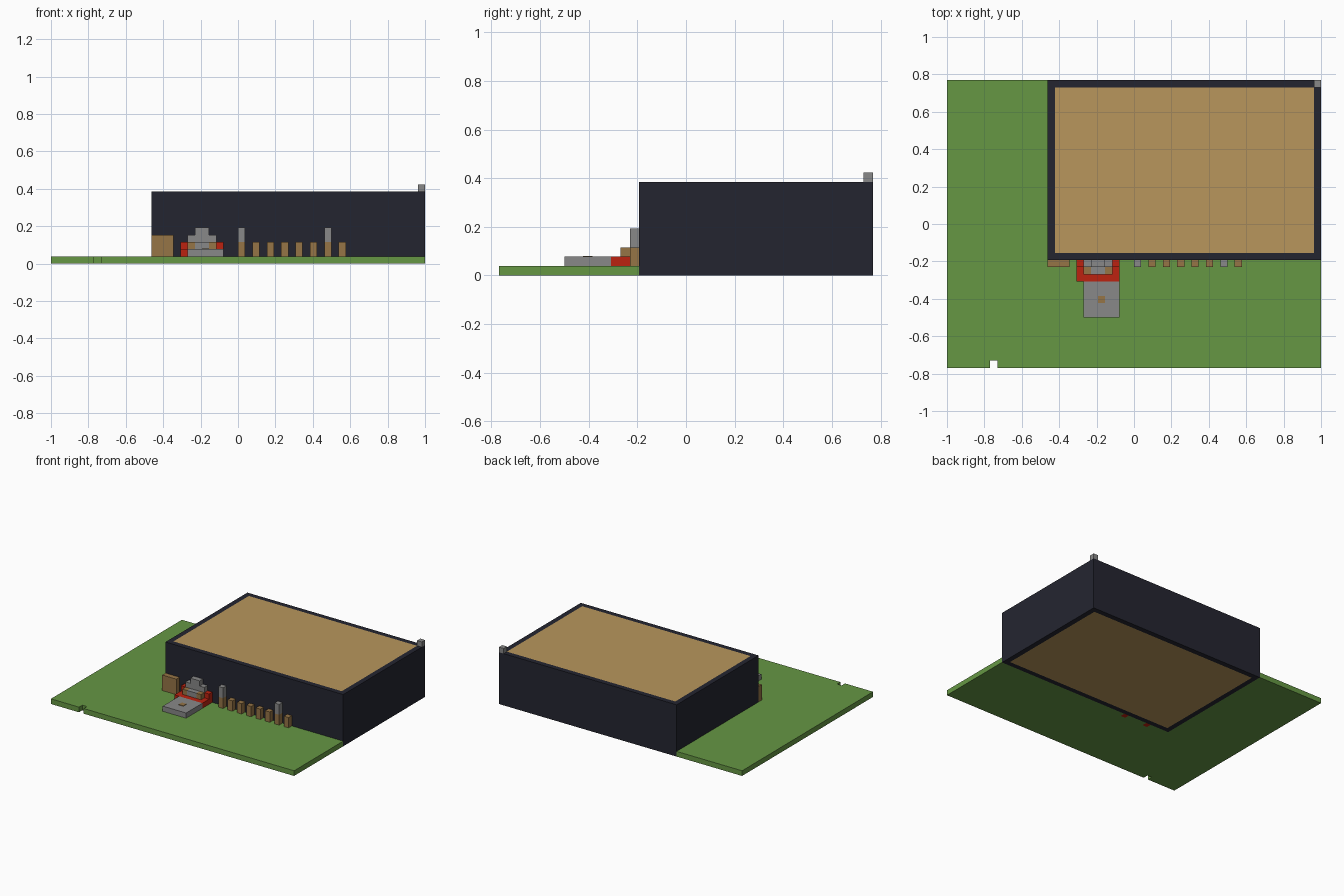
import bpy
import bmesh
from mathutils import Vector

old = bpy.data.objects.get("Cube")
if old:
    bpy.data.objects.remove(old, do_unlink=True)

U = 2 / 52                          # one block of the 52 x 40 block grid
ORIGIN = Vector((-26, -20, 0))


def material(name, rgb):
    def lin(c):
        c /= 255
        return c / 12.92 if c <= 0.04045 else ((c + 0.055) / 1.055) ** 2.4
    colour = [lin(c) for c in rgb] + [1]
    m = bpy.data.materials.new(name)
    m.use_nodes = True
    m.diffuse_color = colour
    node = next(n for n in m.node_tree.nodes if n.type == 'BSDF_PRINCIPLED')
    node.inputs["Base Color"].default_value = colour
    node.inputs["Roughness"].default_value = 0.9
    return m


GRASS = material("grass green", (102, 151, 68))
WALL = material("dark wall", (36, 37, 48))
TAN = material("tan boards", (184, 150, 92))
WOOD = material("brown wood", (150, 117, 70))
RED = material("red", (188, 34, 16))
STONE = material("grey stone", (136, 136, 136))


def add_object(name, bm, *mats):
    bmesh.ops.recalc_face_normals(bm, faces=bm.faces)
    mesh = bpy.data.meshes.new(name)
    bm.to_mesh(mesh)
    bm.free()
    for m in mats:
        mesh.materials.append(m)
    obj = bpy.data.objects.new(name, mesh)
    bpy.context.collection.objects.link(obj)
    return obj


def box_mesh(low, high):
    """Box between two corners given in block units."""
    a, b = (Vector(low) + ORIGIN) * U, (Vector(high) + ORIGIN) * U
    bm = bmesh.new()
    bmesh.ops.create_cube(bm, size=1)
    bmesh.ops.scale(bm, vec=b - a, verts=bm.verts)
    bmesh.ops.translate(bm, vec=(a + b) / 2, verts=bm.verts)
    return bm


def box(name, low, high, mat):
    return add_object(name, box_mesh(low, high), mat)


# Lawn: L-shaped slab with a front notch and sockets for the red door posts
outline = [(0, 0), (6, 0), (6, 1), (7, 1), (7, 0), (52, 0), (52, 15)]
for post in (23, 18):
    outline += [(post + 1, 15), (post + 1, 14), (post, 14), (post, 15)]
outline += [(14, 15), (14, 40), (0, 40)]
bm = bmesh.new()
base = bm.faces.new([bm.verts.new((Vector((x, y, 0)) + ORIGIN) * U) for x, y in outline])
top = bmesh.ops.extrude_face_region(bm, geom=[base], use_keep_orig=True)
bmesh.ops.translate(bm, vec=(0, 0, U),
                    verts=[v for v in top["geom"] if isinstance(v, bmesh.types.BMVert)])
add_object("lawn", bm, GRASS)

# Building: dark walls with tan panels inset in the roof and the floor
bm = box_mesh((14, 15, 0), (52, 40, 10))
bm.normal_update()
panels = [f for f in bm.faces if abs(f.normal.z) > 0.5]
bmesh.ops.inset_individual(bm, faces=panels, thickness=U, use_even_offset=True)
for f in panels:
    f.material_index = 1
add_object("building", bm, WALL, TAN)
box("chimney", (51, 39, 10), (52, 40, 11), STONE)

# Entrance: red base and posts, stone steps, wooden sides
box("entrance_base", (18, 12, 1), (24, 15, 2), RED)
for side, x in (("right", 18), ("left", 23)):
    box(f"{side}_door_post", (x, 14, 0), (x + 1, 15, 3), RED)
for side, x in (("right", 19), ("left", 22)):
    box(f"{side}_step_side", (x, 13, 2), (x + 1, 14, 3), WOOD)
box("step", (20, 13, 2), (22, 14, 3), STONE)
box("door_block", (19, 14, 2), (23, 15, 4), STONE)
box("door_crown", (20, 14, 4), (22, 15, 5), STONE)

# Paved landing with a small wooden inlay
box("landing", (19, 7, 1), (24, 12, 2), STONE)
box("landing_inlay", (21, 9, 2), (22, 10, 2.1), WOOD)

# Crate and row of fence posts along the front wall
box("crate", (14, 14, 1), (17, 15, 4), WOOD)
for x in range(26, 41, 2):
    box("fence_post", (x, 14, 1), (x + 1, 15, 3), WOOD)
for x in (26, 38):
    for z in (3, 4):
        box("post_lamp", (x, 14, z), (x + 1, 15, z + 1), STONE)
